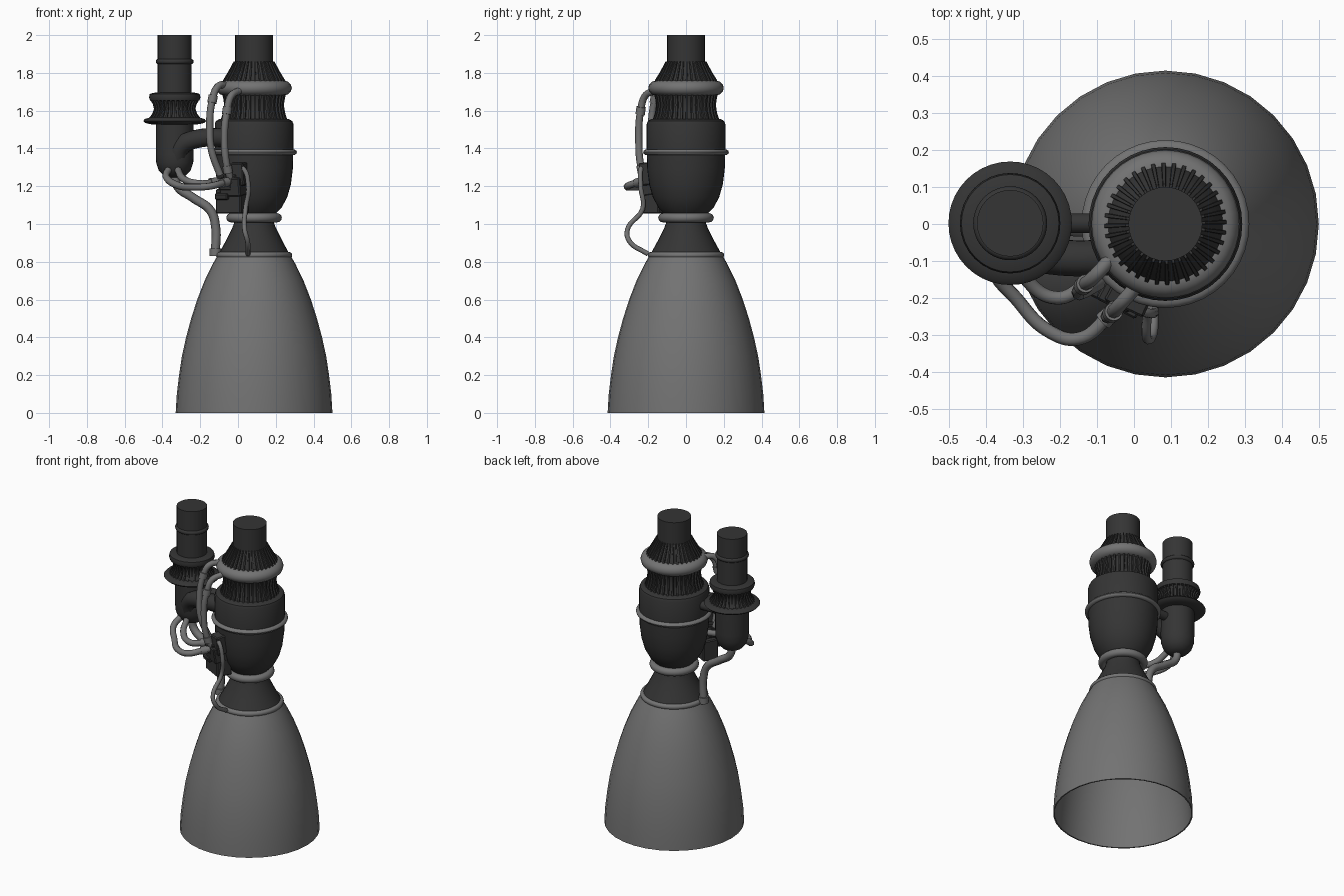
import bpy, bmesh, math
from mathutils import Vector

if "Cube" in bpy.data.objects:
    bpy.data.objects.remove(bpy.data.objects["Cube"])


def material(name, value):
    m = bpy.data.materials.new(name)
    m.use_nodes = True
    color = (value, value, value, 1)
    m.diffuse_color = color
    m.node_tree.nodes["Principled BSDF"].inputs["Base Color"].default_value = color
    return m


DARK = material("dark metal", 0.035)
GREY = material("grey metal", 0.17)
MAIN = Vector((0.085, 0, 0))
PUMP = Vector((-0.335, 0.002, 0))


def finish(name, bm, mat, angle=35):
    bmesh.ops.recalc_face_normals(bm, faces=bm.faces)
    mesh = bpy.data.meshes.new(name)
    bm.to_mesh(mesh)
    bm.free()
    ob = bpy.data.objects.new(name, mesh)
    bpy.context.collection.objects.link(ob)
    mesh.materials.append(mat)
    bpy.ops.object.select_all(action="DESELECT")
    ob.select_set(True)
    bpy.context.view_layer.objects.active = ob
    bpy.ops.object.shade_smooth_by_angle(angle=math.radians(angle))
    return ob


def lathe(name, profile, center, mat, steps=32, ribs=0, depth=0.0, closed=False):
    """Turn (radius, height) points about an upright axis, with optional ribs."""
    if ribs:
        columns = [((k + f) / ribs, d) for k in range(ribs)
                   for f, d in ((0, depth), (0.35, depth), (0.4, 0), (0.95, 0))]
    else:
        columns = [(k / steps, 0) for k in range(steps)]
    bm = bmesh.new()
    rings = []
    for r, z in profile:
        rings.append([bm.verts.new(center + Vector((
            (r + d) * math.cos(t * math.tau), (r + d) * math.sin(t * math.tau), z)))
            for t, d in columns])
    n = len(columns)
    pairs = list(zip(rings, rings[1:]))
    if closed:
        pairs.append((rings[-1], rings[0]))
    else:
        bm.faces.new(rings[0])
        bm.faces.new(rings[-1])
    for a, b in pairs:
        for i in range(n):
            j = (i + 1) % n
            bm.faces.new((a[i], a[j], b[j], b[i]))
    return finish(name, bm, mat)


def ring(name, center, z, outer, tube, mat, height=None):
    """Round band with an outer radius, a tube radius and a tube height."""
    height = height or tube
    loop = [(outer - tube + tube * math.cos(a), z + height * math.sin(a))
            for a in (k * math.tau / 12 for k in range(12))]
    return lathe(name, loop, center, mat, steps=40, closed=True)


def pipe(name, points, radius, mat, collars=()):
    """Smooth round pipe through points, with thick collars on chosen spans."""
    curve = bpy.data.curves.new(name, "CURVE")
    curve.dimensions = "3D"
    curve.bevel_depth = radius
    curve.bevel_resolution = 2
    curve.resolution_u = 8
    curve.use_fill_caps = True
    spline = curve.splines.new("BEZIER")
    spline.bezier_points.add(len(points) - 1)
    for bp, co in zip(spline.bezier_points, points):
        bp.co = co
        bp.handle_left_type = bp.handle_right_type = "AUTO"
    ob = bpy.data.objects.new(name, curve)
    bpy.context.collection.objects.link(ob)
    curve.materials.append(mat)
    for i in collars:
        p = Vector(points[i])
        way = Vector(points[min(i + 1, len(points) - 1)]) - Vector(points[max(i - 1, 0)])
        rod(name + "_collar", p - way.normalized() * 0.02, p + way.normalized() * 0.02,
            radius * 1.3, mat)


def rod(name, a, b, radius, mat):
    a, b = Vector(a), Vector(b)
    bm = bmesh.new()
    bmesh.ops.create_cone(bm, cap_ends=True, segments=16, radius1=radius,
                          radius2=radius, depth=(b - a).length)
    turn = Vector((0, 0, 1)).rotation_difference(b - a).to_matrix()
    for v in bm.verts:
        v.co = turn @ v.co + (a + b) / 2
    finish(name, bm, mat)


def box(name, center, size, turn, tilt=0.0):
    bm = bmesh.new()
    bmesh.ops.create_cube(bm, size=1)
    bmesh.ops.scale(bm, vec=size, verts=bm.verts)
    bmesh.ops.bevel(bm, geom=bm.edges[:], offset=0.006, segments=1, affect="EDGES")
    ob = finish(name, bm, DARK, 20)
    ob.location = center
    ob.rotation_euler = (tilt, 0, math.radians(turn))


# Nozzle bell: thin open shell
bell = [(0.415, 0), (0.409, 0.1), (0.397, 0.2), (0.382, 0.3), (0.36, 0.4),
        (0.333, 0.5), (0.301, 0.6), (0.262, 0.7), (0.218, 0.79), (0.192, 0.835)]
lathe("nozzle_bell", bell + [(r - 0.008, z) for r, z in reversed(bell)],
      MAIN, GREY, closed=True)
ring("bell_ring", MAIN, 0.835, 0.202, 0.017, GREY)

# Throat and combustion chamber
lathe("throat_cone", [(0.188, 0.84), (0.15, 0.91), (0.115, 0.98), (0.1, 1.02),
                      (0.1, 1.08)], MAIN, DARK)
ring("throat_ring", MAIN, 1.033, 0.147, 0.024, GREY)
lathe("chamber", [(0.115, 1.055), (0.145, 1.085), (0.175, 1.14), (0.195, 1.21),
                  (0.205, 1.29), (0.208, 1.38), (0.208, 1.53), (0.202, 1.545),
                  (0.185, 1.555)], MAIN, DARK, steps=40)
ring("chamber_ring", MAIN, 1.38, 0.227, 0.022, GREY, 0.016)

# Ribbed neck, manifold and inlet of the main pump
lathe("ribbed_neck", [(0.165, 1.55), (0.152, 1.59), (0.146, 1.63), (0.152, 1.67),
                      (0.165, 1.71)], MAIN, DARK, ribs=36, depth=0.012)
ring("manifold_ring", MAIN, 1.72, 0.2, 0.045, GREY, 0.04)
lathe("ribbed_cone", [(0.162, 1.72), (0.155, 1.76), (0.125, 1.81), (0.098, 1.86)],
      MAIN, DARK, ribs=36, depth=0.01)
lathe("main_inlet", [(0.1, 1.8), (0.1, 2.0)], MAIN, DARK)

# Side pump
lathe("pump_body", [(0.03, 1.245), (0.06, 1.257), (0.085, 1.285), (0.098, 1.325),
                    (0.1, 1.37), (0.1, 1.56)], PUMP, DARK)
ring("pump_lower_flange", PUMP, 1.546, 0.167, 0.07, DARK, 0.02)
lathe("pump_ribbed_neck", [(0.13, 1.555), (0.108, 1.585), (0.1, 1.61),
                           (0.106, 1.635), (0.122, 1.66)],
      PUMP, DARK, ribs=32, depth=0.01)
lathe("pump_upper_flange", [(0.11, 1.65), (0.131, 1.655), (0.136, 1.67),
                            (0.132, 1.688), (0.115, 1.694), (0.09, 1.697)], PUMP, DARK)
lathe("pump_inlet", [(0.09, 1.68), (0.09, 2.0)], PUMP, DARK)
ring("pump_inlet_ring", PUMP, 1.86, 0.1, 0.014, DARK)

# Links between the pump and the chamber
pipe("pump_elbow", [(-0.33, -0.04, 1.33), (-0.3, -0.065, 1.41), (-0.22, -0.088, 1.45),
                    (-0.02, -0.09, 1.455)], 0.052, DARK)
rod("pump_strut", (-0.28, 0.002, 1.47), (-0.1, 0.002, 1.47), 0.027, DARK)

# Stepped valve block on the chamber's front right side
box("valve_base", (-0.03, -0.155, 1.12), (0.15, 0.1, 0.13), -28)
box("valve_middle", (-0.025, -0.185, 1.2), (0.12, 0.09, 0.1), -28, 0.15)
box("valve_top", (0.005, -0.2, 1.265), (0.08, 0.07, 0.12), -25, 0.1)
for k in range(3):
    box("valve_step", (-0.075 + 0.022 * k, -0.175 - 0.008 * k, 1.15 + 0.05 * k),
        (0.075, 0.07, 0.035), -28, 0.2)

# Feed pipes
pipe("manifold_pipe_right", [(-0.06, -0.09, 1.735), (-0.105, -0.14, 1.73),
                             (-0.135, -0.165, 1.66), (-0.15, -0.185, 1.5),
                             (-0.14, -0.185, 1.39), (-0.095, -0.16, 1.26)],
     0.019, GREY, collars=(2,))
pipe("manifold_pipe_left", [(0.005, -0.17, 1.705), (-0.035, -0.215, 1.68),
                            (-0.058, -0.24, 1.6), (-0.072, -0.25, 1.45),
                            (-0.055, -0.235, 1.29), (-0.035, -0.21, 1.23)],
     0.019, GREY, collars=(2, 4))
pipe("pump_loop_outer", [(-0.36, -0.05, 1.3), (-0.38, -0.12, 1.25), (-0.32, -0.2, 1.205),
                         (-0.23, -0.29, 1.195), (-0.15, -0.31, 1.2),
                         (-0.07, -0.25, 1.22), (-0.02, -0.19, 1.23)],
     0.019, GREY, collars=(5,))
pipe("pump_loop_inner", [(-0.32, -0.07, 1.29), (-0.29, -0.15, 1.24), (-0.21, -0.2, 1.215),
                         (-0.13, -0.165, 1.22), (-0.06, -0.12, 1.23)],
     0.019, GREY, collars=(3,))
pipe("drain_pipe", [(-0.335, 0, 1.28), (-0.32, 0, 1.2), (-0.24, -0.005, 1.14),
                    (-0.145, -0.01, 1.07), (-0.118, -0.01, 0.98), (-0.12, -0.01, 0.85)],
     0.024, GREY, collars=(5,))
pipe("front_bleed_pipe", [(-0.03, -0.21, 1.3), (0.02, -0.235, 1.3), (0.055, -0.24, 1.2),
                          (0.04, -0.23, 1.08), (0.035, -0.31, 0.97),
                          (0.05, -0.3, 0.91), (0.053, -0.2, 0.84)], 0.013, GREY)
